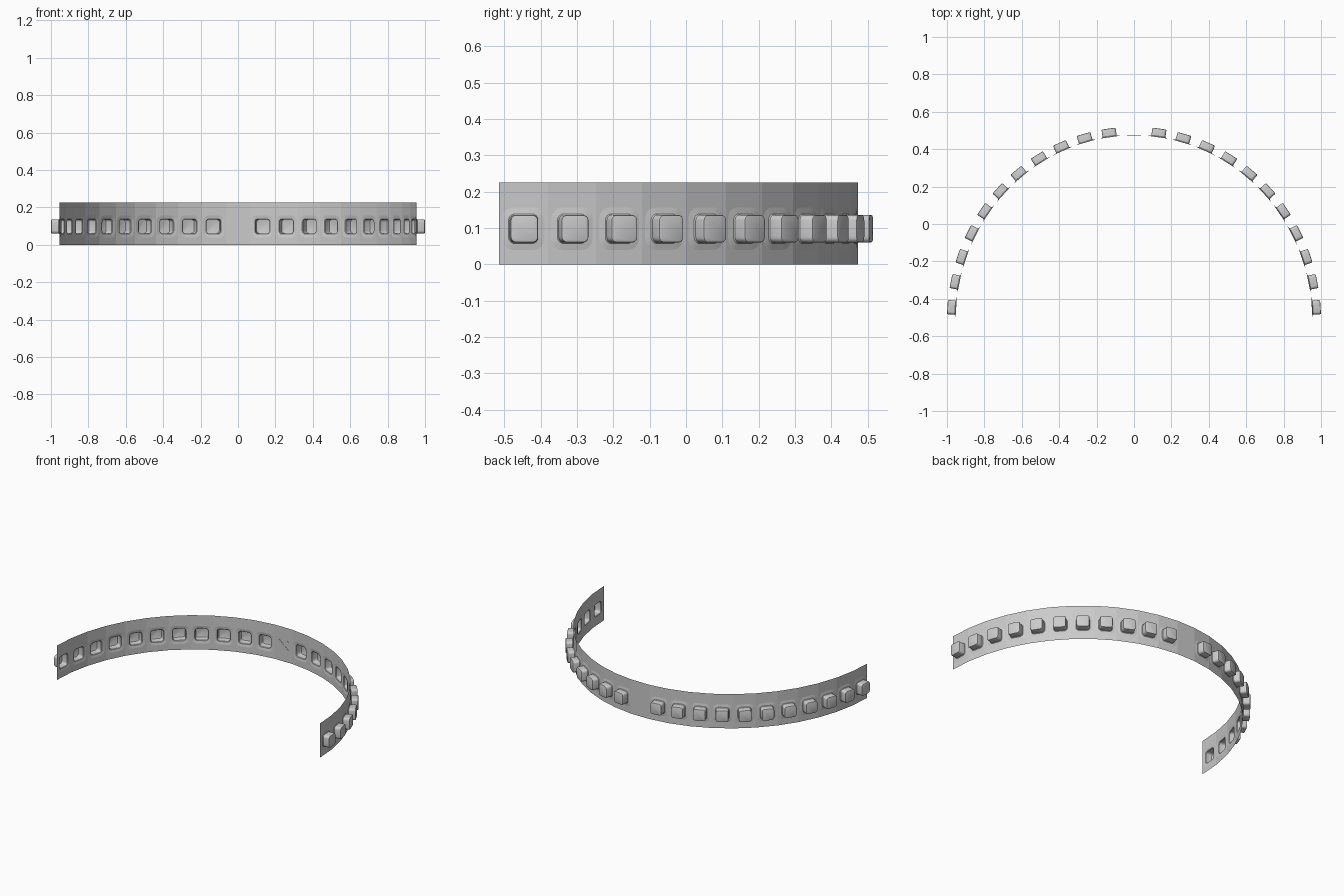
import bpy, bmesh
from math import sin, cos, pi
from mathutils import Vector

if "Cube" in bpy.data.objects:
    bpy.data.objects.remove(bpy.data.objects["Cube"])

SEG = 23                 # flat facets round the half hoop
A, B, Y0 = 0.955, 0.99, -0.515
H = 0.225                # band height
ZC = 0.098               # stud centre height


def hoop(i):
    t = pi * i / SEG
    return Vector((A * cos(t), Y0 + B * sin(t), 0))


def facet_frame(i):
    p, q = hoop(i), hoop(i + 1)
    u = (q - p).normalized()
    n = Vector((u.y, -u.x, 0))           # outward
    return p, q, u, n, (p + q) / 2 + Vector((0, 0, ZC))


def rounded(bm, c, u, n, half, r, depth, steps=4):
    """Loop of verts around a rounded square in the facet plane."""
    out = []
    for k, (sx, sz) in enumerate(((1, 1), (-1, 1), (-1, -1), (1, -1))):
        for s in range(steps + 1):
            a = (k + s / steps) * pi / 2
            x = sx * (half - r) + r * cos(a)
            z = sz * (half - r) + r * sin(a)
            out.append(bm.verts.new(c + u * x + n * depth + Vector((0, 0, z))))
    return out


def bridge(bm, a, b):
    m = len(a)
    for j in range(m):
        k = (j + 1) % m
        bm.faces.new((a[j], a[k], b[k], b[j]))


def finish(bm, name):
    bmesh.ops.remove_doubles(bm, verts=bm.verts, dist=1e-5)
    me = bpy.data.meshes.new(name)
    bm.to_mesh(me)
    bm.free()
    ob = bpy.data.objects.new(name, me)
    bpy.context.collection.objects.link(ob)
    return ob


band, studs, mark = bmesh.new(), bmesh.new(), bmesh.new()
up = Vector((0, 0, H))
for i in range(SEG):
    p, q, u, n, c = facet_frame(i)
    corner = [band.verts.new(v) for v in (q + up, p + up, p, q)]
    if i == SEG // 2:
        # plain centre facet with a crossed mark on the inside
        band.faces.new(corner)
        for s in (1, -1):
            d = Vector((0.034 * s, 0, 0.029))
            w = Vector((-0.003 * s, 0, 0.0035))
            o = c + Vector((0, -0.002, 0.008))
            f = mark.faces.new([mark.verts.new(o + e) for e in
                                (d + w, d - w, -d - w, -d + w)])
            bmesh.ops.extrude_face_region(mark, geom=[f])
            for v in f.verts:
                v.co.y += 0.002
        continue
    # facet with a pressed rim around the stud opening
    rim = rounded(band, c, u, n, 0.058, 0.03, 0)
    m = len(rim) // 4
    for k in range(4):
        arc = rim[k * m:(k + 1) * m]
        for a, b in zip(arc, arc[1:]):
            band.faces.new((corner[k], b, a))
        band.faces.new((corner[k], corner[(k + 1) % 4],
                        rim[((k + 1) * m) % len(rim)], arc[-1]))
    lip = rounded(band, c, u, n, 0.041, 0.018, 0.003)
    bridge(band, rim, lip)
    # hollow stud, open towards the inside
    loops = [rounded(studs, c, u, n, h, r, d) for h, r, d in
             ((0.041, 0.018, 0.003), (0.038, 0.015, 0.006),
              (0.038, 0.015, 0.042), (0.0365, 0.0135, 0.0455),
              (0.033, 0.012, 0.047))]
    for a, b in zip(loops, loops[1:]):
        bridge(studs, a, b)
    studs.faces.new(loops[-1])

for bm in (band, studs, mark):
    bmesh.ops.recalc_face_normals(bm, faces=bm.faces)
finish(band, "curved_band")
stud_ob = finish(studs, "hollow_studs")
finish(mark, "centre_cross_mark")

# smooth the rounded stud corners, keep the edges
bpy.context.view_layer.objects.active = stud_ob
stud_ob.select_set(True)
bpy.ops.object.shade_smooth_by_angle(angle=0.6)
